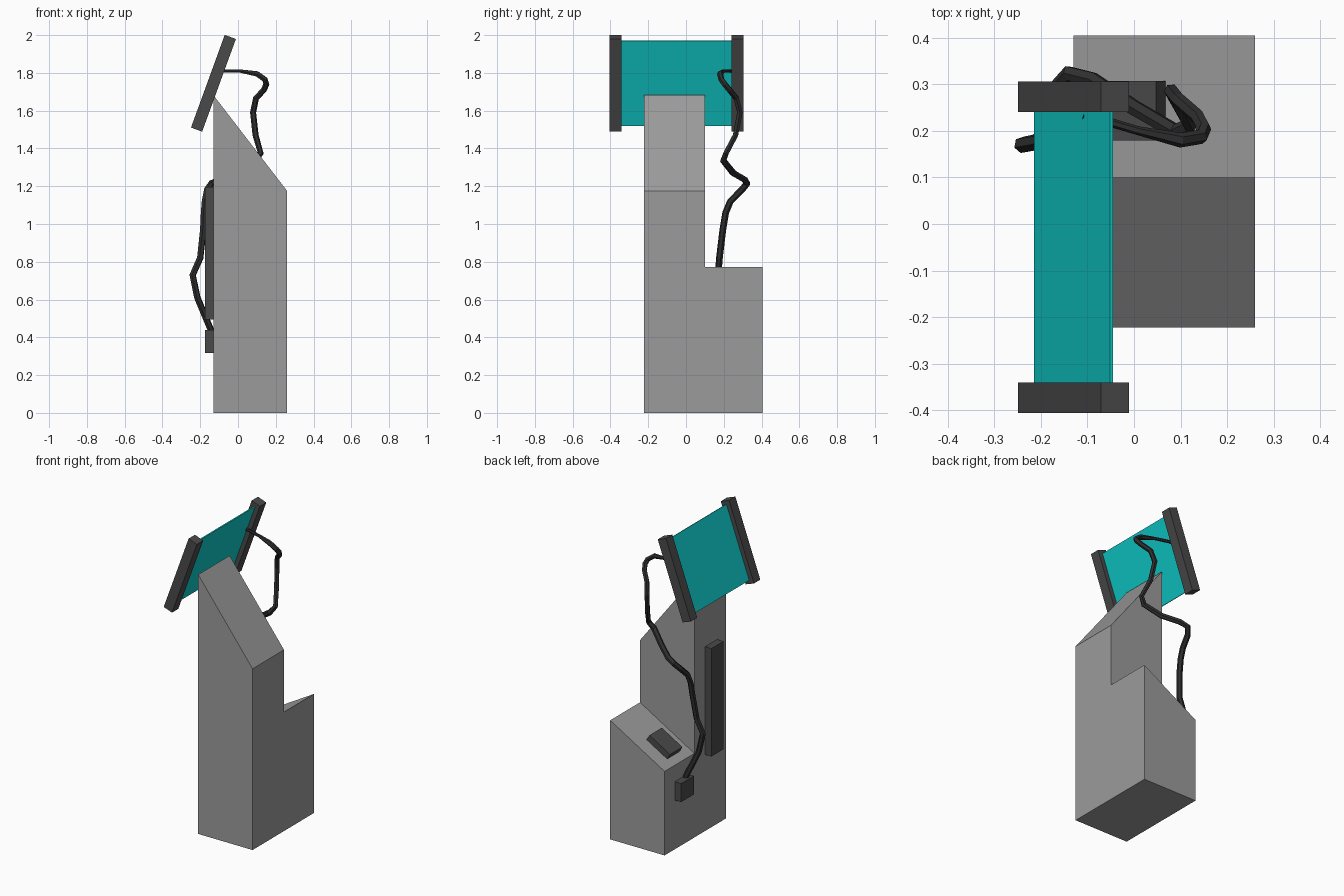
import bpy, math
from mathutils import Matrix, Vector

if "Cube" in bpy.data.objects:
    bpy.data.objects.remove(bpy.data.objects["Cube"])


def mesh_object(name, verts, faces):
    mesh = bpy.data.meshes.new(name)
    mesh.from_pydata(verts, [], faces)
    obj = bpy.data.objects.new(name, mesh)
    bpy.context.collection.objects.link(obj)
    return obj


def material(name, colour):
    mat = bpy.data.materials.new(name)
    mat.diffuse_color = (*colour, 1)
    mat.use_nodes = True
    mat.node_tree.nodes["Principled BSDF"].inputs["Base Color"].default_value = mat.diffuse_color
    return mat


def prism(name, profile, y0, y1, mat):
    """Extrude a counter-clockwise x/z profile from y0 to y1."""
    n = len(profile)
    verts = [(x, y, z) for y in (y0, y1) for x, z in profile]
    faces = [tuple(range(n)), tuple(range(2 * n - 1, n - 1, -1))]
    faces += [(i, i + n, (i + 1) % n + n, (i + 1) % n) for i in range(n)]
    obj = mesh_object(name, verts, faces)
    obj.data.materials.append(mat)
    return obj


def box(name, centre, size, mat, tilt=0.0):
    """Box turned about the y axis by tilt degrees."""
    sx, sy, sz = (s / 2 for s in size)
    obj = prism(name, [(-sx, -sz), (sx, -sz), (sx, sz), (-sx, sz)], -sy, sy, mat)
    obj.data.transform(Matrix.Translation(centre) @ Matrix.Rotation(math.radians(tilt), 4, 'Y'))
    return obj


grey = material("cabinet_grey", (0.33, 0.33, 0.33))
dark = material("dark_grey", (0.068, 0.068, 0.068))
black = material("cable_black", (0.028, 0.028, 0.028))
teal = material("teal", (0.005, 0.59, 0.59))

L, R = -0.13, 0.26          # shared left and right walls of the cabinet
LOW, HIGH = 0.545, 0.772    # lower cabinet slope heights

# Cabinet: tall sloped tower and the shorter one behind it
prism("tall_cabinet", [(L, 0), (R, 0), (R, 1.175), (L, 1.682)], -0.222, 0.10, grey)
prism("low_cabinet", [(L, 0), (R, 0), (R, HIGH), (L, LOW)], 0.10, 0.405, grey)

# Keypad lying on the low cabinet's slope
slope = math.atan2(HIGH - LOW, R - L)
normal = Vector((-math.sin(slope), 0, math.cos(slope)))
base = Vector((-0.006, 0.243, LOW + math.tan(slope) * (-0.006 - L)))
box("keypad", base + normal * 0.02, (0.17, 0.127, 0.04), dark, -math.degrees(slope))

# Fittings on the left wall
box("wall_strip", (-0.1525, -0.072, 0.845), (0.045, 0.124, 0.70), dark)
box("cable_socket", (-0.1525, 0.235, 0.378), (0.045, 0.13, 0.12), dark)

# Tilted screen with a rail on each side
box("screen_panel", (-0.13, -0.05, 1.745), (0.007, 0.59, 0.478), teal, 20)
for side, y in (("front", -0.373), ("back", 0.273)):
    box("screen_rail_" + side, (-0.13, y, 1.745), (0.063, 0.065, 0.522), dark, 20)

# Cable from the back rail, round the cabinet, down to the socket
path = [(-0.108, 0.235, 1.81), (0.01, 0.20, 1.81), (0.10, 0.18, 1.795),
        (0.143, 0.187, 1.765), (0.15, 0.205, 1.74), (0.137, 0.23, 1.71),
        (0.095, 0.266, 1.665), (0.08, 0.285, 1.59), (0.093, 0.262, 1.47),
        (0.12, 0.212, 1.375), (0.09, 0.198, 1.335), (0.0, 0.25, 1.27),
        (-0.09, 0.31, 1.235), (-0.14, 0.323, 1.215), (-0.163, 0.295, 1.18),
        (-0.175, 0.235, 1.12), (-0.18, 0.21, 1.06), (-0.184, 0.195, 0.97),
        (-0.20, 0.177, 0.82), (-0.24, 0.17, 0.73), (-0.215, 0.175, 0.61),
        (-0.14, 0.21, 0.43)]
curve = bpy.data.curves.new("cable", 'CURVE')
curve.dimensions = '3D'
curve.bevel_depth = 0.016
curve.bevel_resolution = 1
curve.use_fill_caps = True
spline = curve.splines.new('POLY')
spline.points.add(len(path) - 1)
spline.use_smooth = False
for i, (point, co) in enumerate(zip(spline.points, path)):
    point.co = (*co, 1)
    point.radius = 0.6 if i < 2 else 1.0 if i < 10 else 1.12
curve.materials.append(black)
bpy.context.collection.objects.link(bpy.data.objects.new("cable", curve))
